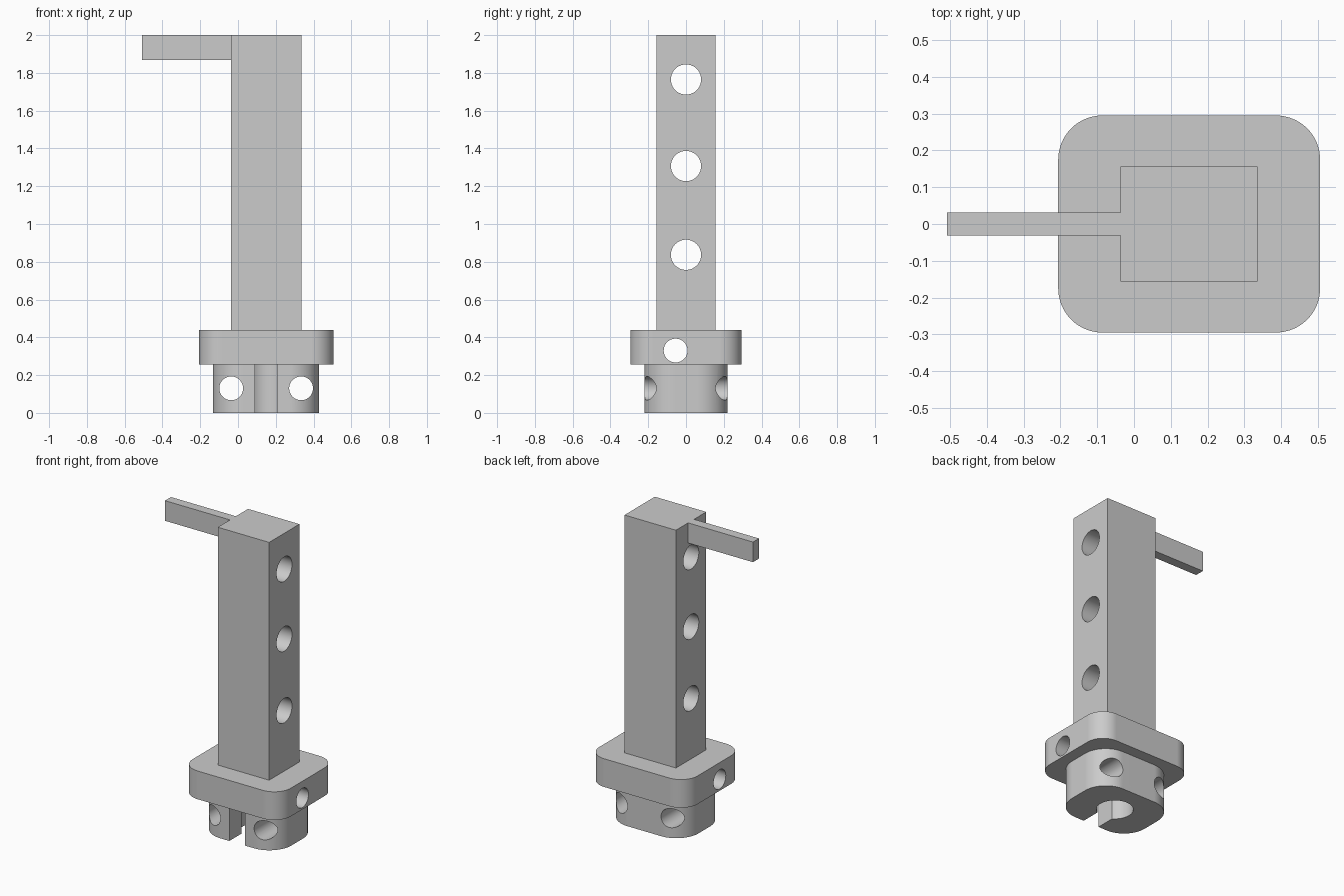
import bpy
import bmesh
import math
from mathutils import Matrix

if "Cube" in bpy.data.objects:
    bpy.data.objects.remove(bpy.data.objects["Cube"], do_unlink=True)

GREY = (0.6, 0.6, 0.6, 1.0)
grey = bpy.data.materials.new("plain grey")
grey.use_nodes = True
grey.diffuse_color = GREY
grey.node_tree.nodes["Principled BSDF"].inputs["Base Color"].default_value = GREY


def finish(name, bm):
    bmesh.ops.recalc_face_normals(bm, faces=bm.faces)
    mesh = bpy.data.meshes.new(name)
    bm.to_mesh(mesh)
    bm.free()
    obj = bpy.data.objects.new(name, mesh)
    mesh.materials.append(grey)
    bpy.context.collection.objects.link(obj)
    return obj


def block(name, x, y, z, radius=0.0, steps=16):
    """Box between (min, max) pairs, with optional rounded upright corners."""
    if radius:
        corners = ((x[1], y[1], -1, -1), (x[0], y[1], 1, -1),
                   (x[0], y[0], 1, 1), (x[1], y[0], -1, 1))
        outline = []
        for i, (cx, cy, sx, sy) in enumerate(corners):
            for k in range(steps + 1):
                a = (i + k / steps) * math.pi / 2
                outline.append((cx + radius * (sx + math.cos(a)),
                                cy + radius * (sy + math.sin(a))))
    else:
        outline = [(x[0], y[0]), (x[1], y[0]), (x[1], y[1]), (x[0], y[1])]
    bm = bmesh.new()
    face = bm.faces.new([bm.verts.new((px, py, z[0])) for px, py in outline])
    grown = bmesh.ops.extrude_face_region(bm, geom=[face], use_keep_orig=True)
    top = [v for v in grown["geom"] if isinstance(v, bmesh.types.BMVert)]
    bmesh.ops.translate(bm, verts=top, vec=(0, 0, z[1] - z[0]))
    return finish(name, bm)


def rod(name, centre, radius, length, axis):
    turn = {"X": Matrix.Rotation(math.pi / 2, 4, "Y"),
            "Y": Matrix.Rotation(math.pi / 2, 4, "X"),
            "Z": Matrix.Identity(4)}[axis]
    bm = bmesh.new()
    bmesh.ops.create_cone(bm, cap_ends=True, segments=64, radius1=radius,
                          radius2=radius, depth=length,
                          matrix=Matrix.Translation(centre) @ turn)
    return finish(name, bm)


def cut(obj, cutters):
    for cutter in cutters:
        cutter.hide_render = True
        mod = obj.modifiers.new("cut", "BOOLEAN")
        mod.operation = "DIFFERENCE"
        mod.solver = "EXACT"
        mod.object = cutter
        bpy.context.view_layer.objects.active = obj
        bpy.ops.object.modifier_apply(modifier=mod.name)
        bpy.data.objects.remove(cutter, do_unlink=True)


MID = 0.149  # centre of the body along x

# Upright post with three cross holes
post = block("post", (-0.037, 0.336), (-0.157, 0.157), (0.44, 2.0))
cut(post, [rod("post_hole", (MID, 0, z), 0.08, 1, "X")
           for z in (0.837, 1.307, 1.765)])

# Thin arm at the top of the post
arm = block("arm", (-0.508, -0.037), (-0.031, 0.031), (1.868, 2.0))

# Rounded flange with one off-centre cross hole
flange = block("flange", (-0.206, 0.506), (-0.295, 0.295), (0.255, 0.44), 0.12)
cut(flange, [rod("flange_hole", (MID, -0.055, 0.33), 0.063, 2, "X")])

# Rounded foot with a round socket, a front slot and two pin holes
foot = block("foot", (-0.133, 0.43), (-0.22, 0.22), (0.0, 0.255), 0.16)
cut(foot, [rod("socket", (MID, 0, 0.13), 0.11, 0.6, "Z"),
           block("slot", (0.091, 0.206), (-0.4, 0), (-0.2, 0.5))]
    + [rod("pin_hole", (MID + s * 0.185, 0, 0.13), 0.063, 1, "Y")
       for s in (-1, 1)])

# Smooth the rounded walls and keep the flats crisp
for obj in (post, arm, flange, foot):
    bpy.ops.object.select_all(action="DESELECT")
    obj.select_set(True)
    bpy.context.view_layer.objects.active = obj
    bpy.ops.object.shade_smooth_by_angle(angle=math.radians(30))
    weighted = obj.modifiers.new("weighted normals", "WEIGHTED_NORMAL")
    weighted.keep_sharp = True
